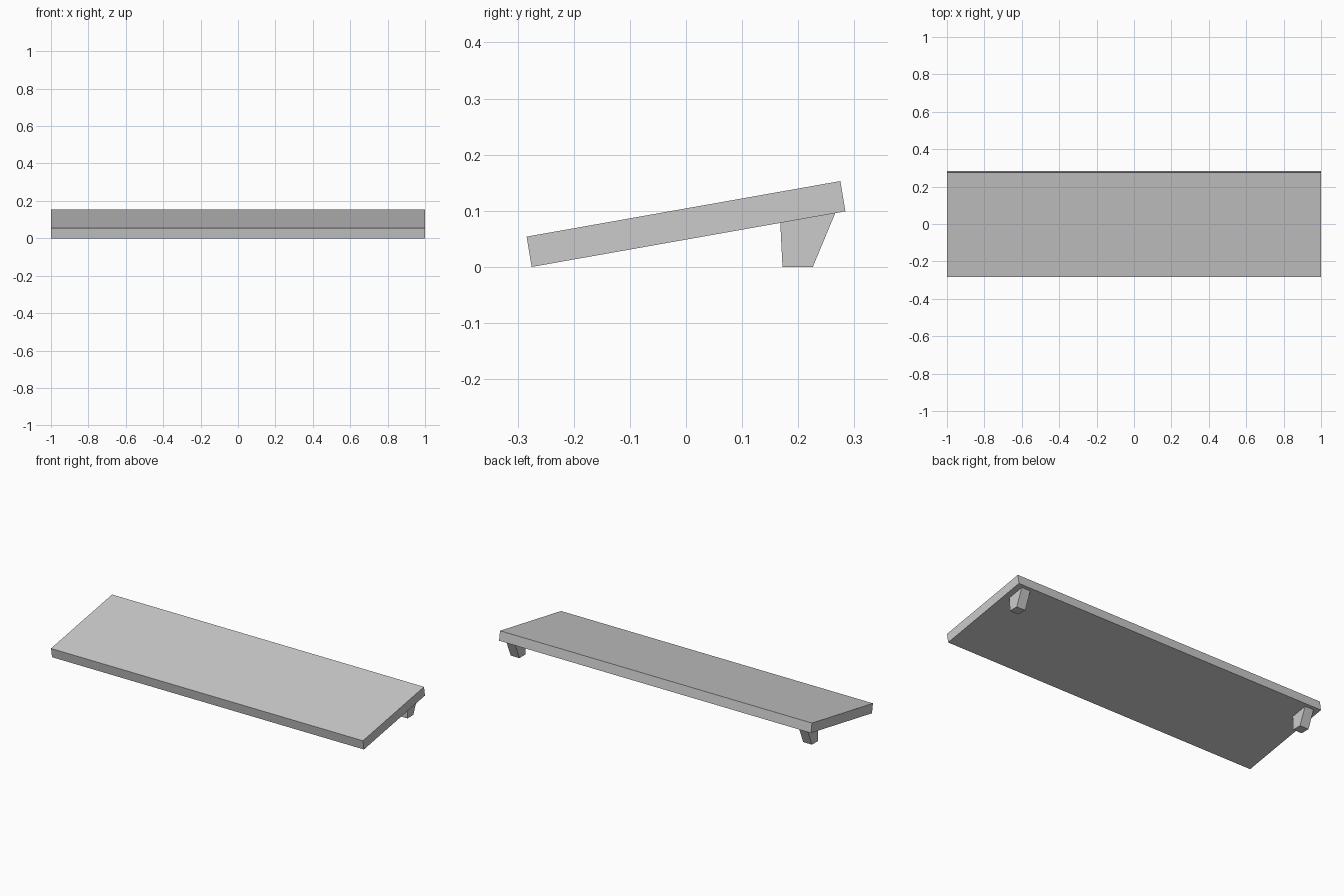
import bpy
import bmesh

cube = bpy.data.objects.get("Cube")
if cube:
    bpy.data.objects.remove(cube, do_unlink=True)

grey = bpy.data.materials.new("light_grey")
grey.use_nodes = True
COLOUR = (0.6, 0.6, 0.6, 1)
grey.diffuse_color = COLOUR
grey.node_tree.nodes["Principled BSDF"].inputs["Base Color"].default_value = COLOUR


def extrude_profile(name, profile, x0, x1):
    """Extrude a closed (y, z) profile along x."""
    bm = bmesh.new()
    face = bm.faces.new([bm.verts.new((x0, y, z)) for y, z in profile])
    out = bmesh.ops.extrude_face_region(bm, geom=[face])
    moved = [v for v in out["geom"] if isinstance(v, bmesh.types.BMVert)]
    bmesh.ops.translate(bm, verts=moved, vec=(x1 - x0, 0, 0))
    bmesh.ops.recalc_face_normals(bm, faces=bm.faces)
    mesh = bpy.data.meshes.new(name)
    bm.to_mesh(mesh)
    bm.free()
    mesh.materials.append(grey)
    obj = bpy.data.objects.new(name, mesh)
    bpy.context.collection.objects.link(obj)
    return obj


# Sloping board
board = [(-0.275, 0.0), (0.284, 0.099), (0.275, 0.153), (-0.284, 0.054)]
extrude_profile("board", board, -1, 1)

# Tapered feet under the raised back edge
foot = [(0.172, 0.0), (0.226, 0.0), (0.266, 0.096), (0.168, 0.079)]
for name, side in (("left_foot", 1), ("right_foot", -1)):
    extrude_profile(name, foot, side * 0.91, side * 0.966)
